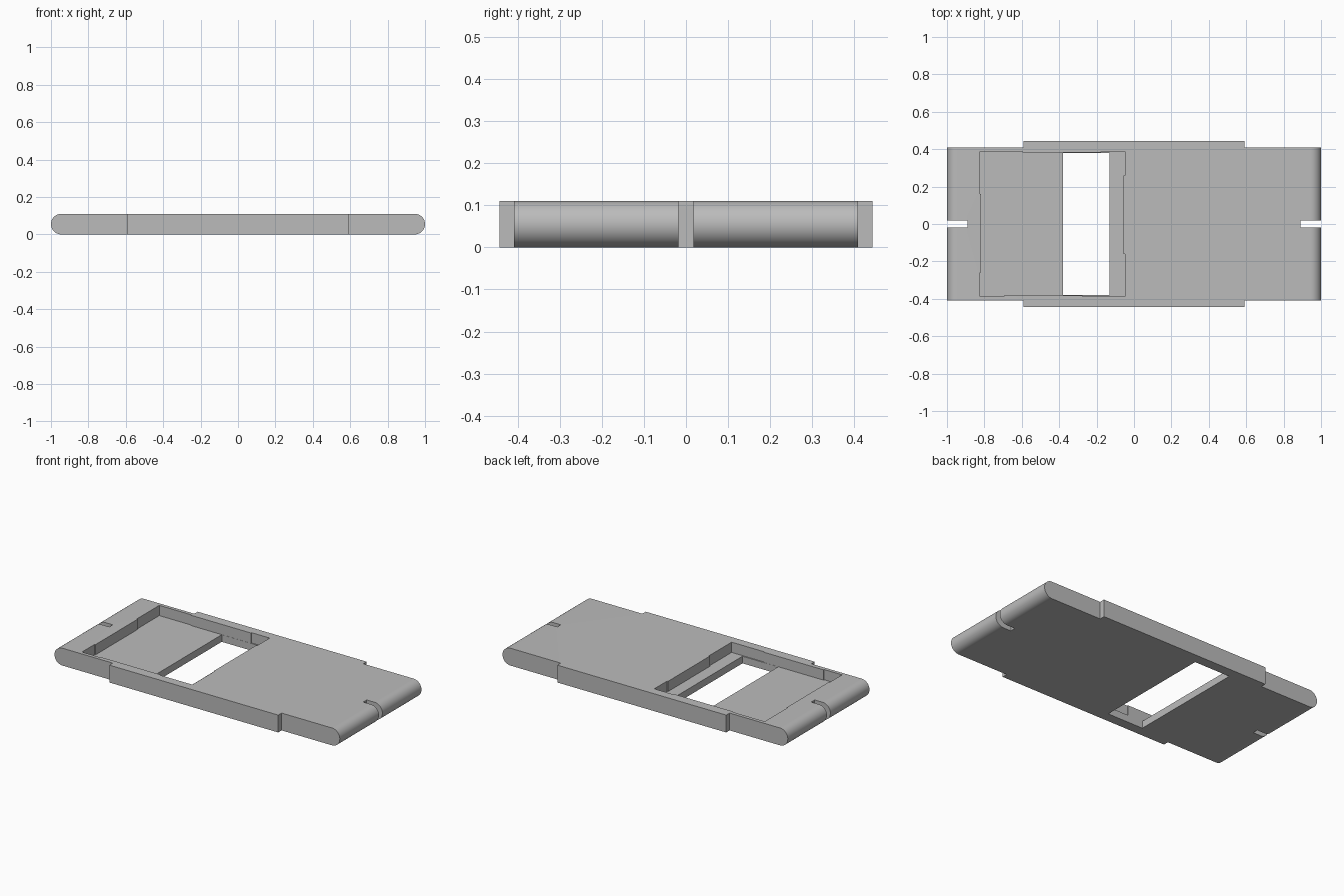
import bpy, bmesh, math
from mathutils import Vector

cube = bpy.data.objects.get("Cube")
if cube:
    bpy.data.objects.remove(cube, do_unlink=True)

HEIGHT, RADIUS = 0.11, 0.055
FLOOR = 0.045

grey = bpy.data.materials.new("plain_grey")
grey.use_nodes = True
grey.diffuse_color = (0.5, 0.5, 0.5, 1)
grey.node_tree.nodes["Principled BSDF"].inputs["Base Color"].default_value = (0.5, 0.5, 0.5, 1)


def prism(name, points, direction):
    """Extrude a closed planar outline along a direction."""
    bm = bmesh.new()
    face = bm.faces.new([bm.verts.new(p) for p in points])
    ext = bmesh.ops.extrude_face_region(bm, geom=[face])
    moved = [g for g in ext["geom"] if isinstance(g, bmesh.types.BMVert)]
    bmesh.ops.translate(bm, verts=moved, vec=Vector(direction))
    bmesh.ops.recalc_face_normals(bm, faces=bm.faces)
    mesh = bpy.data.meshes.new(name)
    bm.to_mesh(mesh)
    bm.free()
    mesh.materials.append(grey)
    obj = bpy.data.objects.new(name, mesh)
    bpy.context.collection.objects.link(obj)
    return obj


def cut(target, tool, operation):
    """Apply a boolean and discard the tool."""
    tool.hide_render = True
    mod = target.modifiers.new("cut", 'BOOLEAN')
    mod.operation, mod.solver, mod.object = operation, 'EXACT', tool
    bpy.context.view_layer.objects.active = target
    bpy.ops.object.modifier_apply(modifier=mod.name)
    bpy.data.objects.remove(tool, do_unlink=True)


# Slab with fully rounded ends
STEPS = 24
arc = [(1 - RADIUS + RADIUS * math.cos(a), RADIUS + RADIUS * math.sin(a))
       for a in (math.pi * (i / STEPS - 0.5) for i in range(STEPS + 1))]
profile = arc + [(-x, z) for x, z in reversed(arc)]
plate = prism("tray_plate", [(x, -0.6, z) for x, z in profile], (0, 1.2, 0))

# Plan outline: wider middle band and a slot in each end
quarter = [(0.89, 0.0175), (1.1, 0.0175), (1.1, 0.409), (0.592, 0.409), (0.592, 0.443)]
right = [(x, -y) for x, y in reversed(quarter)] + quarter
outline = right + [(-x, -y) for x, y in right]
cut(plate, prism("plan_cutter", [(x, y, -0.1) for x, y in outline], (0, 0, 0.4)), 'INTERSECT')

# Square pocket whose walls step slightly inwards along their middles
H, STEP, CENTRE = 0.387, 0.006, -0.436
wall = [(H, -H), (H, -0.16), (H - STEP, -0.16), (H - STEP, 0.26), (H, 0.26)]
half = wall + [(H, H)] + [(y, x) for x, y in reversed(wall[1:])]
pocket = half + [(-x, -y) for x, y in half]
cut(plate, prism("pocket_cutter", [(x + CENTRE, y, FLOOR) for x, y in pocket], (0, 0, 0.2)), 'DIFFERENCE')

# Window through the pocket floor
window = [(-0.38, -0.38), (-0.13, -0.38), (-0.13, 0.38), (-0.38, 0.38)]
cut(plate, prism("window_cutter", [(x, y, -0.1) for x, y in window], (0, 0, 0.18)), 'DIFFERENCE')

# Smooth the rounded ends, keep the machined edges sharp
bpy.ops.object.select_all(action='DESELECT')
plate.select_set(True)
bpy.context.view_layer.objects.active = plate
bpy.ops.object.shade_smooth_by_angle(angle=math.radians(30))
